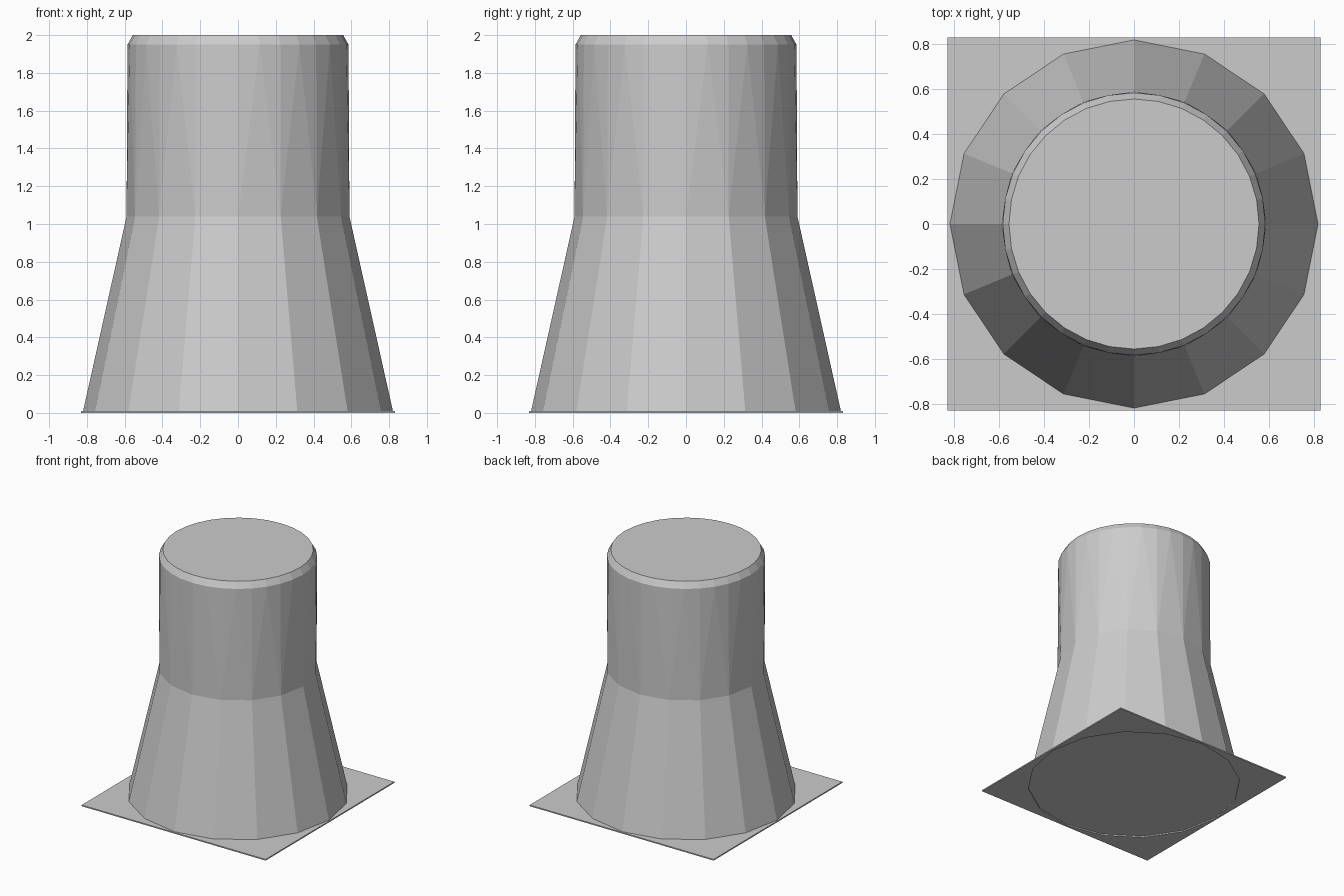
import bpy
import bmesh
from math import cos, sin, pi

cube = bpy.data.objects.get("Cube")
if cube:
    bpy.data.objects.remove(cube, do_unlink=True)

SIDES = 16
PLATE_TOP = 0.01

grey = bpy.data.materials.new("plain_grey")
grey.use_nodes = True
colour = (0.6, 0.6, 0.6, 1)
grey.diffuse_color = colour
grey.node_tree.nodes["Principled BSDF"].inputs["Base Color"].default_value = colour


def ring(bm, count, radius, z):
    return [bm.verts.new((radius * cos(2 * pi * i / count),
                          radius * sin(2 * pi * i / count), z))
            for i in range(count)]


def finish(bm, name):
    bmesh.ops.recalc_face_normals(bm, faces=bm.faces)
    mesh = bpy.data.meshes.new(name)
    bm.to_mesh(mesh)
    bm.free()
    mesh.materials.append(grey)
    obj = bpy.data.objects.new(name, mesh)
    bpy.context.collection.objects.link(obj)
    return obj


def band(bm, low, high):
    n = len(low)
    for i in range(n):
        j = (i + 1) % n
        bm.faces.new((low[i], low[j], high[j], high[i]))


# Body: flared skirt, neck that doubles its side count, chamfered cap
bm = bmesh.new()
foot = ring(bm, SIDES, 0.82, PLATE_TOP)
waist = ring(bm, SIDES, 0.59, 1.04)
shoulder = ring(bm, SIDES * 2, 0.585, 1.95)
rim = ring(bm, SIDES * 2, 0.557, 2.0)
band(bm, foot, waist)
for i in range(SIDES):
    j = (i + 1) % SIDES
    a, mid, b = shoulder[2 * i], shoulder[2 * i + 1], shoulder[2 * j]
    bm.faces.new((waist[i], waist[j], mid))
    bm.faces.new((waist[i], mid, a))
    bm.faces.new((waist[j], b, mid))
band(bm, shoulder, rim)
bm.faces.new(rim)
bm.faces.new(foot[::-1])
finish(bm, "flared_body")

# Base plate: thin square with a shallow opening under the body
bm = bmesh.new()
half = 0.83
square = [bm.verts.new((x * half, y * half, 0))
          for x, y in ((1, 1), (-1, 1), (-1, -1), (1, -1))]
opening = ring(bm, SIDES, 0.815, 0)
edges = [bm.edges.new((loop[i - 1], loop[i]))
         for loop in (square, opening) for i in range(len(loop))]
bmesh.ops.triangle_fill(bm, edges=edges, use_beauty=True)
# Keep only the area outside the opening
inner = [f for f in bm.faces if all(v in opening for v in f.verts)]
bmesh.ops.delete(bm, geom=inner, context='FACES_ONLY')
bottom = list(bm.faces)
top = bmesh.ops.extrude_face_region(bm, geom=bottom, use_keep_orig=True)
bmesh.ops.translate(bm, vec=(0, 0, PLATE_TOP),
                    verts=[g for g in top["geom"] if isinstance(g, bmesh.types.BMVert)])
finish(bm, "base_plate")
